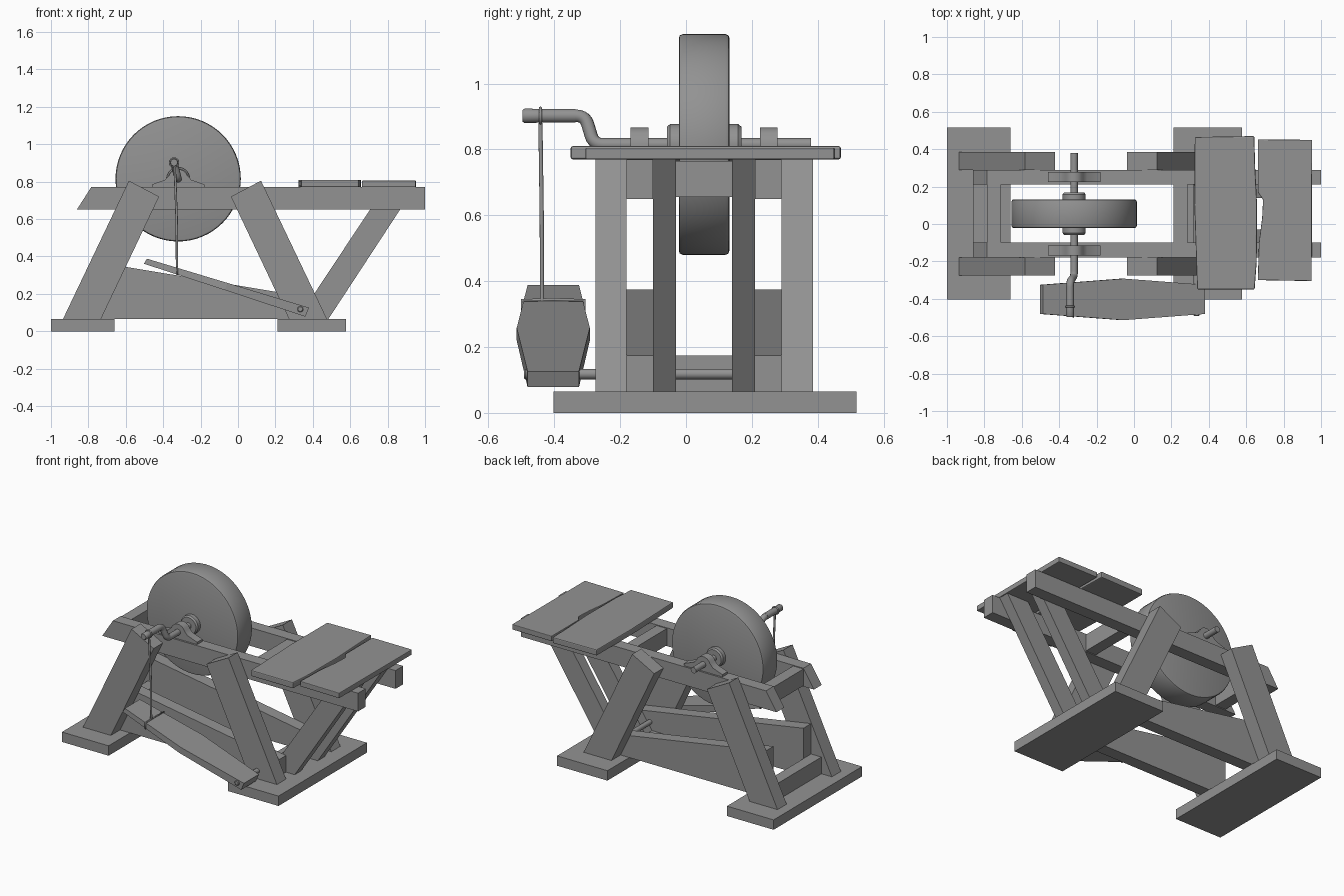
import bpy, bmesh, math
from mathutils import Vector

if "Cube" in bpy.data.objects:
    bpy.data.objects.remove(bpy.data.objects["Cube"])

CY = 0.055          # centre plane of the frame
GREY = bpy.data.materials.new("dark_grey")
GREY.diffuse_color = (0.29, 0.29, 0.29, 1)
GREY.use_nodes = True
GREY.node_tree.nodes["Principled BSDF"].inputs["Base Color"].default_value = GREY.diffuse_color


def finish(name, bm, bevel=0.0, smooth=False):
    bmesh.ops.recalc_face_normals(bm, faces=bm.faces)
    me = bpy.data.meshes.new(name)
    bm.to_mesh(me)
    bm.free()
    me.materials.append(GREY)
    ob = bpy.data.objects.new(name, me)
    bpy.context.collection.objects.link(ob)
    if bevel:
        m = ob.modifiers.new("bevel", 'BEVEL')
        m.width, m.segments, m.limit_method = bevel, 2, 'ANGLE'
    if smooth:
        bpy.ops.object.select_all(action='DESELECT')
        ob.select_set(True)
        bpy.context.view_layer.objects.active = ob
        bpy.ops.object.shade_smooth_by_angle(angle=math.radians(35))
    return ob


def prism(name, pts, axis, a, b, bevel=0.0, smooth=False):
    """Extrude a 2D outline: axis 'Y' takes (x, z) points, 'Z' takes (x, y)."""
    bm = bmesh.new()
    place = (lambda p, h: (p[0], h, p[1])) if axis == 'Y' else (lambda p, h: (p[0], p[1], h))
    f = bm.faces.new([bm.verts.new(place(p, a)) for p in pts])
    r = bmesh.ops.extrude_face_region(bm, geom=[f])
    move = (0, b - a, 0) if axis == 'Y' else (0, 0, b - a)
    bmesh.ops.translate(bm, vec=move, verts=[v for v in r['geom'] if isinstance(v, bmesh.types.BMVert)])
    if not any(len(g.verts) == len(pts) and g is not f and g.calc_center_median() == f.calc_center_median()
               for g in bm.faces):
        pass
    return finish(name, bm, bevel, smooth)


def pair(name, pts, a, b, smooth=False):
    """Same profile on the front and the back of the frame."""
    prism("front_" + name, pts, 'Y', a, b, smooth=smooth)
    prism("back_" + name, pts, 'Y', 2 * CY - b, 2 * CY - a, smooth=smooth)


def box(name, x0, x1, y0, y1, z0, z1):
    return prism(name, [(x0, y0), (x1, y0), (x1, y1), (x0, y1)], 'Z', z0, z1)


def lathe(name, x, z, profile, n=48):
    """Revolve (radius, y) points about a y-axis line, with closed ends."""
    bm = bmesh.new()
    rings = [[bm.verts.new((x + r * math.cos(2 * math.pi * i / n), y,
                            z + r * math.sin(2 * math.pi * i / n))) for i in range(n)]
             for r, y in profile]
    for p, q in zip(rings, rings[1:]):
        for i in range(n):
            j = (i + 1) % n
            bm.faces.new((p[i], p[j], q[j], q[i]))
    bm.faces.new(rings[0])
    bm.faces.new(rings[-1])
    return finish(name, bm, smooth=True)


def tube(name, pts, radius, cyclic=False):
    cu = bpy.data.curves.new(name, 'CURVE')
    cu.dimensions = '3D'
    cu.bevel_depth, cu.bevel_resolution = radius, 3
    cu.use_fill_caps = True
    cu.materials.append(GREY)
    sp = cu.splines.new('POLY')
    sp.points.add(len(pts) - 1)
    for p, co in zip(sp.points, pts):
        p.co = (*co, 1)
    sp.use_cyclic_u = cyclic
    ob = bpy.data.objects.new(name, cu)
    bpy.context.collection.objects.link(ob)
    return ob


def round_path(pts, r, n=5):
    """Round the inner corners of a polyline."""
    pts = [Vector(p) for p in pts]
    out = [pts[0]]
    for a, b, c in zip(pts, pts[1:], pts[2:]):
        p, q = b + (a - b).normalized() * r, b + (c - b).normalized() * r
        for i in range(n + 1):
            t = i / n
            out.append(p * (1 - t) ** 2 + b * 2 * t * (1 - t) + q * t * t)
    return out + [pts[-1]]


# Ground planks
box("left_foot_plank", -1.0, -0.66, -0.403, 0.517, 0, 0.065)
box("right_foot_plank", 0.21, 0.577, -0.403, 0.517, 0, 0.065)

# Long rails, the two cross beams between them and the low block on the left foot
pair("rail", [(-0.862, 0.65), (1.0, 0.65), (1.0, 0.77), (-0.785, 0.77)], -0.18, -0.10)
box("left_cross_beam", -0.785, -0.71, -0.10, 0.21, 0.655, 0.765)
box("right_cross_beam", 0.21, 0.285, -0.10, 0.21, 0.655, 0.765)
box("low_cross_block", -0.86, -0.785, -0.18, 0.29, 0.065, 0.175)

# Splayed legs, mirrored about the middle of the stand
leg = [(-0.936, 0.065), (-0.733, 0.065), (-0.422, 0.72), (-0.583, 0.805)]
pair("left_leg", leg, -0.275, -0.18)
pair("right_leg", [(-0.46 - x, z) for x, z in leg], -0.275, -0.18)

# Seat braces and tapered lower stretchers
pair("seat_brace", [(0.318, 0.065), (0.483, 0.065), (0.945, 0.77), (0.785, 0.77)], -0.10, -0.03)
pair("stretcher", [(-0.785, 0.065), (0.42, 0.065), (0.42, 0.175), (-0.785, 0.375)], -0.18, -0.10)

# Seat boards
prism("inner_seat_board", [(0.338, -0.35), (0.645, -0.35), (0.656, -0.2), (0.658, 0.1), (0.648, 0.3),
                           (0.643, 0.47), (0.325, 0.465), (0.323, 0.1)], 'Z', 0.77, 0.81, 0.006)
prism("outer_seat_board", [(0.662, -0.30), (0.95, -0.305), (0.952, 0.45), (0.662, 0.452), (0.662, 0.17),
                           (0.69, 0.13), (0.685, 0.03), (0.668, -0.1)], 'Z', 0.77, 0.805, 0.004)

# Grinding wheel, hub flanges and axle with crank
WX, WZ = -0.32, 0.815
lathe("grinding_wheel", WX, WZ, [(0.322, -0.022), (0.331, -0.019), (0.335, -0.010), (0.335, 0.120),
                                 (0.331, 0.129), (0.322, 0.132)], 64)
for name, y0, s in (("front_hub", -0.022, -1), ("back_hub", 0.132, 1)):
    lathe(name, WX, WZ, [(0.062, y0), (0.062, y0 + s * 0.026), (0.054, y0 + s * 0.036)], 32)
tube("axle_crank", round_path([(WX, 0.38, WZ), (WX, -0.280, WZ), (-0.342, -0.306, 0.902),
                               (-0.342, -0.475, 0.902)], 0.028), 0.020)
lathe("crank_handle", -0.342, 0.902, [(0.021, -0.335), (0.021, -0.45), (0.022, -0.49), (0.018, -0.496)], 20)

# Bearing blocks on the rails
arch = [(WX + 0.052 * math.cos(math.radians(a)), WZ + 0.052 * math.sin(math.radians(a)))
        for a in range(20, 161, 20)]
pair("bearing", [(-0.46, 0.77), (-0.18, 0.77), (-0.18, 0.785), (-0.25, 0.81)] + arch
     + [(-0.39, 0.81), (-0.46, 0.785)], -0.168, -0.114, True)

# Treadle: a plank wider in the middle, thicker at its pivot
bm = bmesh.new()
rings = []
for xt, zt, xb, zb, w in ((-0.487, 0.388, -0.503, 0.361, 0.078), (-0.055, 0.258, -0.07, 0.220, 0.111),
                          (0.38, 0.126, 0.36, 0.078, 0.078)):
    rings.append([bm.verts.new((x, -0.403 + s * w, z))
                  for x, z, s in ((xt, zt, -1), (xt, zt, 1), (xb, zb, 1), (xb, zb, -1))])
for p, q in zip(rings, rings[1:]):
    for i in range(4):
        j = (i + 1) % 4
        bm.faces.new((p[i], p[j], q[j], q[i]))
bm.faces.new(rings[0])
bm.faces.new(rings[-1])
finish("treadle", bm)
lathe("treadle_pivot", 0.333, 0.118, [(0.012, -0.492), (0.016, -0.488), (0.016, 0.205), (0.012, 0.21)], 16)

# Cord from the crank handle to the treadle
tube("cord", [(-0.338, -0.442, 0.88), (-0.328, -0.438, 0.6), (-0.326, -0.437, 0.34)], 0.0065)
tube("cord_top_loop", [(-0.342 + 0.023 * math.cos(a * math.pi / 8), -0.442,
                        0.902 + 0.023 * math.sin(a * math.pi / 8)) for a in range(16)], 0.005, True)
tube("cord_bottom_loop", [(-0.325, -0.498, 0.342), (-0.325, -0.403, 0.344), (-0.325, -0.308, 0.342),
                          (-0.325, -0.308, 0.303), (-0.325, -0.498, 0.303)], 0.005, True)
